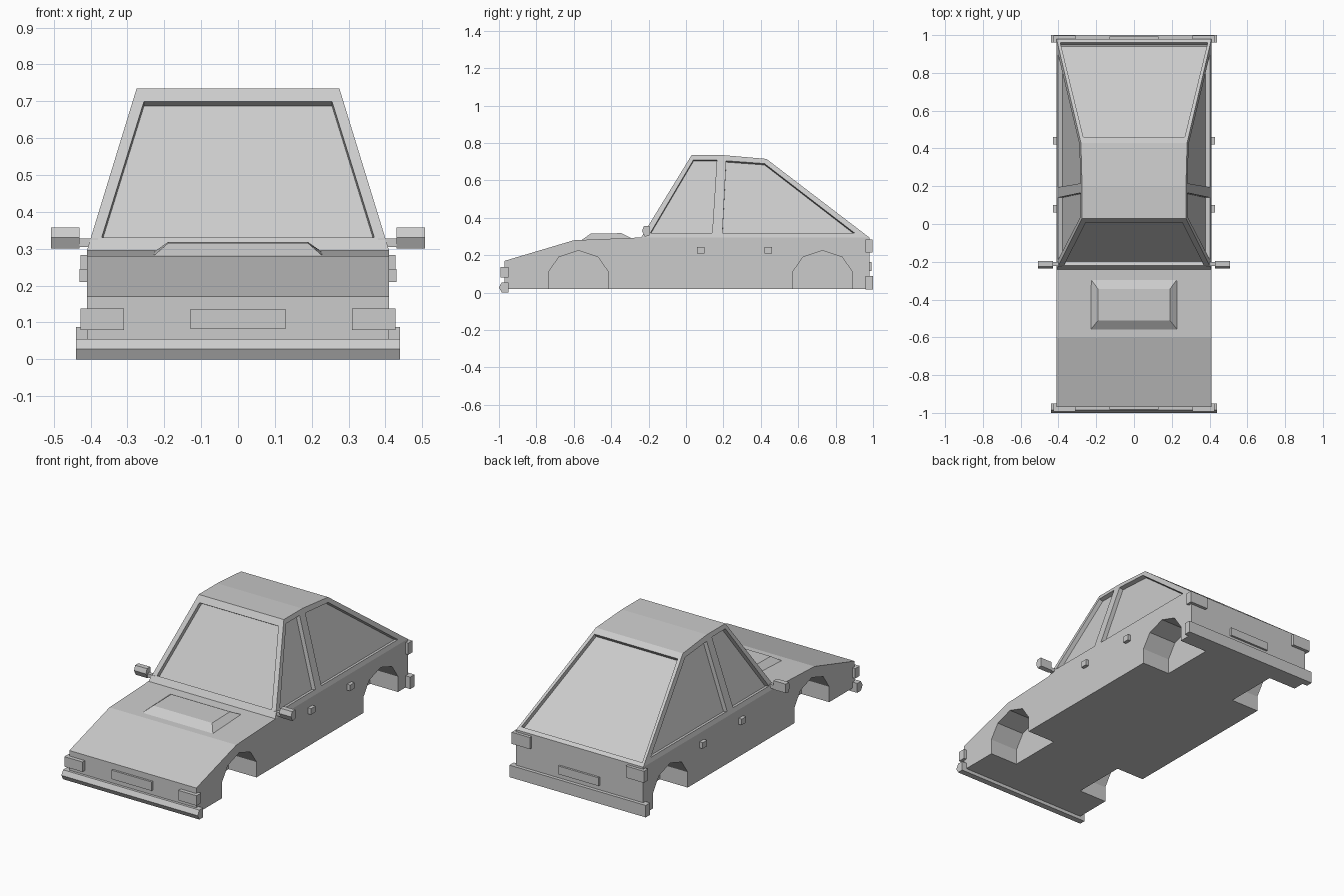
import bpy, bmesh
from mathutils import Vector

cube = bpy.data.objects.get("Cube")
if cube:
    bpy.data.objects.remove(cube, do_unlink=True)

grey = bpy.data.materials.new("plain grey")
grey.use_nodes = True
GREY = (0.6, 0.6, 0.6, 1)
grey.diffuse_color = GREY
grey.node_tree.nodes["Principled BSDF"].inputs["Base Color"].default_value = GREY


def loft(name, start, end):
    """Solid between two matching polygons."""
    bm = bmesh.new()
    a = [bm.verts.new(p) for p in start]
    b = [bm.verts.new(p) for p in end]
    n = len(a)
    bm.faces.new(a)
    bm.faces.new(b[::-1])
    for i in range(n):
        j = (i + 1) % n
        bm.faces.new((a[j], a[i], b[i], b[j]))
    bmesh.ops.recalc_face_normals(bm, faces=bm.faces)
    mesh = bpy.data.meshes.new(name)
    bm.to_mesh(mesh)
    bm.free()
    obj = bpy.data.objects.new(name, mesh)
    mesh.materials.append(grey)
    bpy.context.collection.objects.link(obj)
    return obj


def slab(name, profile):
    """Symmetric solid from a side profile of (y, z, half width)."""
    return loft(name, [(-w, y, z) for y, z, w in profile],
                [(w, y, z) for y, z, w in profile])


def bar(name, profile, x0, x1):
    """Side profile of (y, z) run from x0 to x1."""
    return loft(name, [(x0, y, z) for y, z in profile],
                [(x1, y, z) for y, z in profile])


def box_profile(y0, y1, z0, z1):
    return [(y0, z0), (y1, z0), (y1, z1), (y0, z1)]


def cut(target, cutter):
    cutter.hide_render = True
    mod = target.modifiers.new("cut", "BOOLEAN")
    mod.operation, mod.solver, mod.object = "DIFFERENCE", "EXACT", cutter
    bpy.context.view_layer.objects.active = target
    bpy.ops.object.modifier_apply(modifier=mod.name)
    bpy.data.objects.remove(cutter, do_unlink=True)


def recess(target, pane, outward, depth=0.025):
    """Sink a window pane into the surface it lies on."""
    pane = [Vector(p) for p in pane]
    n = (pane[1] - pane[0]).cross(pane[2] - pane[0]).normalized()
    if n.dot(Vector(outward)) < 0:
        n = -n
    cut(target, loft("window_cutter", [p + n * 0.02 for p in pane],
                     [p - n * depth for p in pane]))


# Lower body with wheel arches
W, BELT, ROOF, ROOF_W = 0.41, 0.295, 0.735, 0.275
outline = [(-0.97, 0.02), (-0.97, 0.17), (-0.6, 0.28), (-0.24, BELT),
           (0.98, BELT), (0.98, 0.02)]
body = slab("body", [(y, z, W) for y, z in outline])
half_arch = [(0.16, -0.05), (0.16, 0.11), (0.105, 0.19)]
arch = half_arch + [(0, 0.225)] + [(-y, z) for y, z in half_arch[::-1]]
for centre in (-0.575, 0.73):
    for s in (1, -1):
        cut(body, bar("arch_cutter", [(centre + y, z) for y, z in arch],
                      s * 0.23, s * 0.5))


# Cabin with sloping sides
def side_x(z):
    return W - (W - ROOF_W) * (z - BELT) / (ROOF - BELT)


def front_y(z):
    return -0.24 + 0.27 * (z - BELT) / (ROOF - BELT)


def rear_y(z):
    return 0.98 - 0.55 * (z - BELT) / 0.42


cabin_outline = [(-0.24, BELT), (0.03, ROOF), (0.2, ROOF), (0.43, 0.715), (0.98, BELT)]
cabin = slab("cabin", [(y, z, side_x(z)) for y, z in cabin_outline])

# Windscreen and rear window
for slope, low, high, wl, wh, out in ((front_y, 0.33, 0.7, 0.37, 0.255, -1),
                                      (rear_y, 0.31, 0.692, 0.39, 0.268, 1)):
    recess(cabin, [(-wl, slope(low), low), (wl, slope(low), low),
                   (wh, slope(high), high), (-wh, slope(high), high)], (0, out, 0))

# Side windows
door_pane = [(-0.19, 0.32), (0.14, 0.32), (0.165, 0.71), (0.04, 0.71)]
quarter_pane = [(0.195, 0.32), (0.9, 0.32), (0.42, 0.69), (0.215, 0.705)]
for s in (1, -1):
    for pane in (door_pane, quarter_pane):
        recess(cabin, [(s * side_x(z), y, z) for y, z in pane], (s, 0, 0))

# Bonnet scoop
slab("bonnet_scoop", [(-0.56, 0.28, 0.23), (-0.51, 0.315, 0.19),
                      (-0.345, 0.318, 0.19), (-0.29, 0.29, 0.23)])

# Bumpers and plates
bar("front_bumper", [(-0.95, 0.0), (-0.985, 0.0), (-1.0, 0.028), (-0.985, 0.055),
                     (-0.95, 0.055)], -0.44, 0.44)
bar("rear_bumper", box_profile(0.96, 1.0, 0.018, 0.088), -0.44, 0.44)
bar("front_plate", box_profile(-0.982, -0.96, 0.083, 0.135), -0.13, 0.13)
bar("rear_plate", box_profile(0.97, 0.992, 0.115, 0.163), -0.13, 0.13)

# Paired lamps, handles and mirrors
mirror = [(-0.195, 0.305), (-0.22, 0.3), (-0.235, 0.33), (-0.225, 0.357), (-0.195, 0.357)]
for s, side in ((1, "left"), (-1, "right")):
    bar(side + "_headlamp", box_profile(-0.992, -0.95, 0.08, 0.138), s * 0.31, s * 0.427)
    bar(side + "_tail_lamp", box_profile(0.96, 0.998, 0.215, 0.283), s * 0.31, s * 0.427)
    for y, part in ((0.08, "front"), (0.44, "rear")):
        bar(f"{side}_{part}_handle", box_profile(y - 0.02, y + 0.02, 0.21, 0.245),
            s * 0.4, s * 0.43)
    bar(side + "_mirror", mirror, s * 0.43, s * 0.507)
    bar(side + "_mirror_arm", box_profile(-0.222, -0.2, 0.305, 0.327), s * 0.38, s * 0.435)
